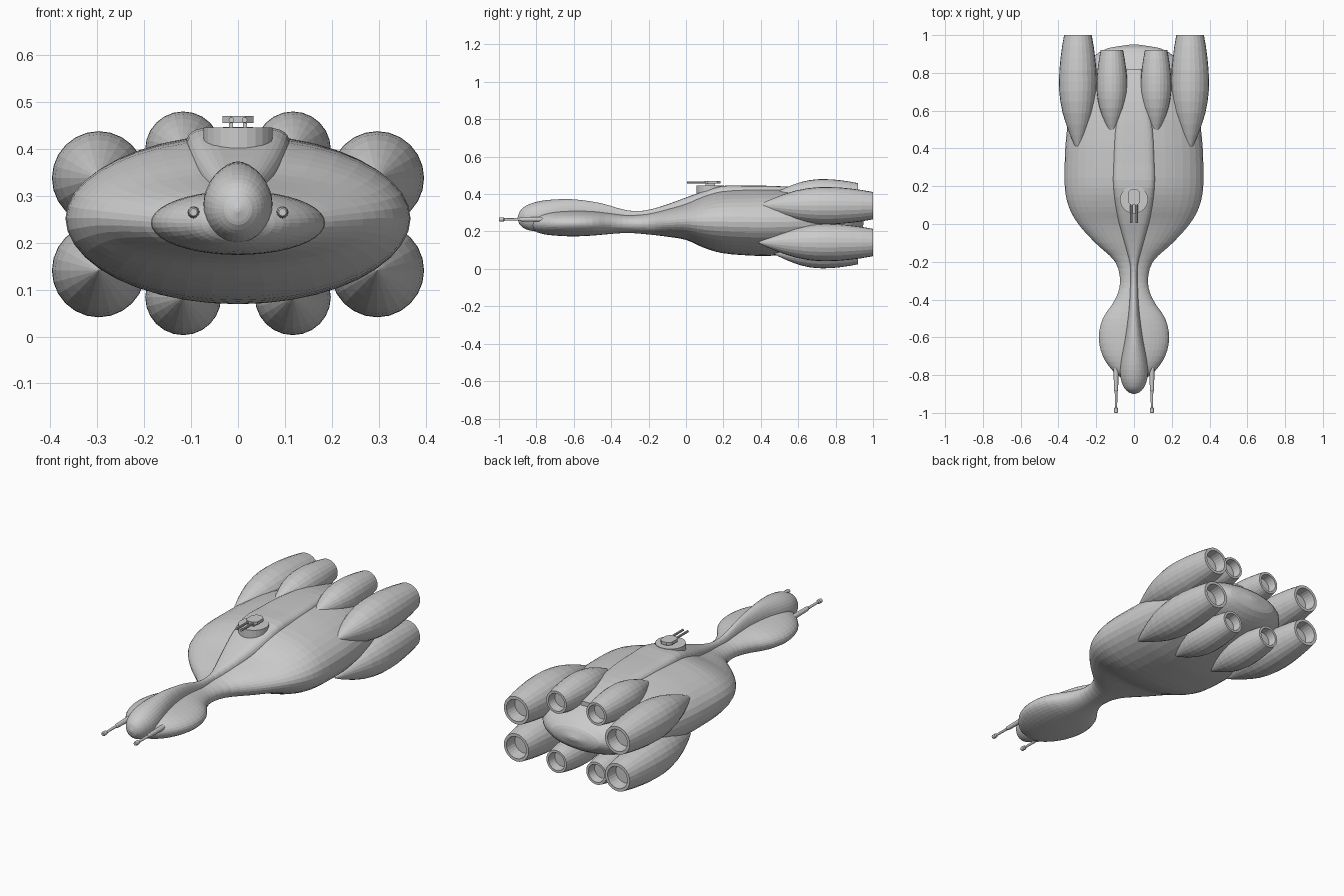
import bpy, bmesh, math
from mathutils import Matrix, Vector

old = bpy.data.objects.get("Cube")
if old:
    bpy.data.objects.remove(old, do_unlink=True)

grey = bpy.data.materials.new("hull_grey")
grey.use_nodes = True
COLOUR = (0.6, 0.6, 0.6, 1)
grey.diffuse_color = COLOUR
grey.node_tree.nodes["Principled BSDF"].inputs["Base Color"].default_value = COLOUR


def finish(name, bm):
    bmesh.ops.recalc_face_normals(bm, faces=bm.faces)
    mesh = bpy.data.meshes.new(name)
    bm.to_mesh(mesh)
    bm.free()
    mesh.materials.append(grey)
    obj = bpy.data.objects.new(name, mesh)
    bpy.context.collection.objects.link(obj)
    return obj


def bridge(bm, rings):
    n = len(rings[0])
    for a, b in zip(rings, rings[1:]):
        for i in range(n):
            j = (i + 1) % n
            bm.faces.new((a[i], a[j], b[j], b[i]))
    bm.faces.new(rings[0])
    bm.faces.new(rings[-1])


def smooth_rows(rows, steps):
    """Catmull-Rom refinement of section rows, parameterised along y."""
    out = []
    for k in range(len(rows) - 1):
        p0, p1 = rows[max(k - 1, 0)], rows[k]
        p2, p3 = rows[k + 1], rows[min(k + 2, len(rows) - 1)]
        h = p2[0] - p1[0]
        for s in range(steps):
            t = s / steps
            row = [p1[0] + h * t]
            for a, b, c, d in list(zip(p0, p1, p2, p3))[1:]:
                m1 = (c - a) / (p2[0] - p0[0]) * h
                m2 = (d - b) / (p3[0] - p1[0]) * h
                row.append((2*t**3 - 3*t*t + 1) * b + (t**3 - 2*t*t + t) * m1
                           + (3*t*t - 2*t**3) * c + (t**3 - t*t) * m2)
            out.append(row)
    return out + [list(rows[-1])]


def loft(name, rows, sides, steps=3):
    """Rows are y, half width, bottom z, top z, corner exponent (1 = ellipse)."""
    bm = bmesh.new()
    rings = []
    for y, w, lo, hi, e in smooth_rows(rows, steps):
        ring = []
        for i in range(sides):
            a = 2 * math.pi * i / sides
            c, s = math.cos(a), math.sin(a)
            x = math.copysign(abs(c) ** e, c) * w
            z = math.copysign(abs(s) ** e, s) * (hi - lo) / 2 + (hi + lo) / 2
            ring.append(bm.verts.new((x, y, z)))
        rings.append(ring)
    bridge(bm, rings)
    return finish(name, bm)


def lathe(name, profile, x, z, sides=24):
    """Turn (y, radius) points about an axis running front to back."""
    bm = bmesh.new()
    rings = []
    for y, r in profile:
        rings.append([bm.verts.new((x + r * math.cos(2 * math.pi * i / sides), y,
                                    z + r * math.sin(2 * math.pi * i / sides)))
                      for i in range(sides)])
    bridge(bm, rings)
    return finish(name, bm)


def box(name, centre, size, bevel=0.0):
    bm = bmesh.new()
    bmesh.ops.create_cube(bm, size=1, matrix=Matrix.Translation(Vector(centre))
                          @ Matrix.Diagonal((*size, 1)))
    if bevel:
        upright = [e for e in bm.edges
                   if abs(e.verts[0].co.z - e.verts[1].co.z) > size[2] / 2]
        bmesh.ops.bevel(bm, geom=upright, offset=bevel, segments=1, affect='EDGES')
    return finish(name, bm)


# Hull: flattened head, thin neck and broad body in one loft
hull = [
    (-0.83, 0.01, 0.24, 0.25, 1), (-0.82, 0.055, 0.213, 0.274, 1),
    (-0.78, 0.11, 0.19, 0.295, 1), (-0.70, 0.165, 0.178, 0.308, 1),
    (-0.60, 0.186, 0.174, 0.311, 1), (-0.50, 0.165, 0.178, 0.308, 1),
    (-0.40, 0.10, 0.187, 0.297, 1), (-0.31, 0.074, 0.192, 0.287, 1),
    (-0.20, 0.10, 0.184, 0.295, 1), (-0.10, 0.205, 0.172, 0.32, 1),
    (0.0, 0.295, 0.155, 0.35, 1), (0.09, 0.345, 0.115, 0.39, 1),
    (0.19, 0.366, 0.085, 0.42, 1), (0.35, 0.366, 0.071, 0.43, 1),
    (0.45, 0.36, 0.07, 0.43, 1), (0.60, 0.34, 0.085, 0.42, 1),
    (0.75, 0.30, 0.115, 0.39, 1), (0.86, 0.24, 0.15, 0.35, 1),
    (0.93, 0.14, 0.195, 0.30, 1), (0.95, 0.02, 0.24, 0.255, 1),
]
loft("hull", hull, 40)

# Dorsal spine: rounded nose running back into a flat-topped ridge
spine = [
    (-0.90, 0.004, 0.265, 0.275, 1), (-0.89, 0.03, 0.238, 0.305, 1),
    (-0.86, 0.056, 0.214, 0.335, 1), (-0.80, 0.073, 0.20, 0.358, 1),
    (-0.72, 0.068, 0.205, 0.37, 1), (-0.60, 0.046, 0.22, 0.372, 1),
    (-0.45, 0.027, 0.23, 0.35, 1), (-0.32, 0.020, 0.23, 0.314, 0.9),
    (-0.22, 0.022, 0.22, 0.312, 0.8), (-0.10, 0.052, 0.23, 0.345, 0.6),
    (0.05, 0.092, 0.25, 0.40, 0.5), (0.19, 0.111, 0.28, 0.443, 0.4),
    (0.32, 0.112, 0.28, 0.445, 0.4), (0.48, 0.105, 0.28, 0.443, 0.4),
    (0.65, 0.08, 0.28, 0.43, 0.4), (0.82, 0.045, 0.28, 0.39, 0.4),
]
loft("dorsal_spine", spine, 32)

# Engines: pointed pods with hollow nozzles, four large and four small
pod = [(0, 0.01), (0.06, 0.2), (0.14, 0.41), (0.23, 0.62), (0.33, 0.81),
       (0.43, 0.93), (0.52, 0.99), (0.60, 1), (0.70, 0.98), (0.80, 0.92),
       (0.90, 0.84), (1, 0.73), (1, 0.58), (0.90, 0.52)]


def engine(name, x, z, start, end, radius):
    lathe(name, [(start + (end - start) * t, radius * r) for t, r in pod], x, z)


for side, sx in (("left", 1), ("right", -1)):
    for level, big_z, small_z in (("upper", 0.338, 0.399), ("lower", 0.141, 0.084)):
        engine(f"{level}_{side}_large_engine", sx * 0.297, big_z, 0.385, 1.0, 0.1)
        engine(f"{level}_{side}_small_engine", sx * 0.117, small_z, 0.465, 0.92, 0.081)
    # Head cannon
    lathe(f"{side}_head_cannon",
          [(-1.0, 0.008), (-0.995, 0.011), (-0.975, 0.011), (-0.97, 0.006),
           (-0.89, 0.007), (-0.88, 0.011), (-0.79, 0.013), (-0.72, 0.013)],
          sx * 0.095, 0.265, 12)
    # Turret barrel and its support
    lathe(f"{side}_turret_barrel", [(0.005, 0.006), (0.13, 0.006)], sx * 0.014, 0.462, 10)
    box(f"{side}_turret_support", (sx * 0.015, 0.13, 0.449), (0.008, 0.05, 0.018))

# Turret ring set into the sloping spine
bm = bmesh.new()
bmesh.ops.create_cone(bm, cap_ends=True, segments=24, radius1=0.074, radius2=0.074,
                      depth=0.06, matrix=Matrix.Translation((0, 0.13, 0.416)))
finish("turret_ring", bm)
box("turret_body", (0, 0.142, 0.463), (0.066, 0.085, 0.015), 0.018)
